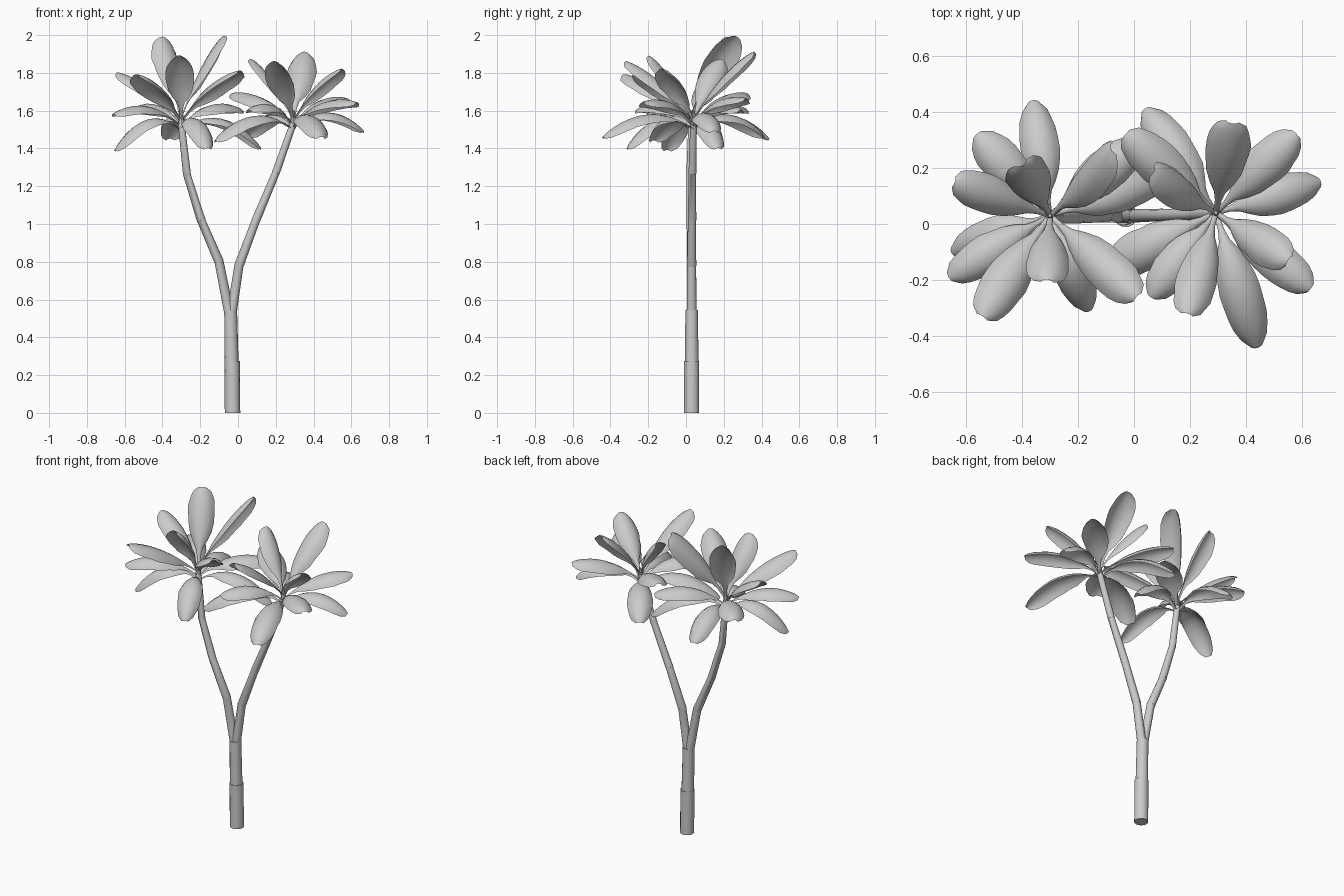
import bpy, bmesh, math, random
from mathutils import Vector

random.seed(4)
if "Cube" in bpy.data.objects:
    bpy.data.objects.remove(bpy.data.objects["Cube"])

grey = bpy.data.materials.new("plain grey")
grey.use_nodes = True
grey.diffuse_color = (0.6, 0.6, 0.6, 1)
grey.node_tree.nodes["Principled BSDF"].inputs["Base Color"].default_value = grey.diffuse_color


def finish(bm, name):
    mesh = bpy.data.meshes.new(name)
    bm.to_mesh(mesh)
    bm.free()
    mesh.materials.append(grey)
    obj = bpy.data.objects.new(name, mesh)
    bpy.context.collection.objects.link(obj)
    bpy.ops.object.select_all(action='DESELECT')
    obj.select_set(True)
    bpy.context.view_layer.objects.active = obj
    bpy.ops.object.shade_smooth_by_angle(angle=math.radians(40))


def stem(name, rings, sides=14):
    """Capped round tube through (x, y, z, radius) rings."""
    bm = bmesh.new()
    loops = []
    for i, ring in enumerate(rings):
        p = Vector(ring[:3])
        along = Vector(rings[min(i + 1, len(rings) - 1)][:3]) - Vector(rings[max(i - 1, 0)][:3])
        if i == 0:
            along = Vector((0, 0, 1))
        along.normalize()
        u = Vector((0, 1, 0)).cross(along).normalized()
        v = along.cross(u)
        loops.append([bm.verts.new(p + ring[3] * (u * math.cos(a) + v * math.sin(a)))
                      for a in (math.tau * k / sides for k in range(sides))])
    for a, b in zip(loops, loops[1:]):
        for k in range(sides):
            bm.faces.new((a[k], a[(k + 1) % sides], b[(k + 1) % sides], b[k]))
    bm.faces.new(loops[0][::-1])
    bm.faces.new(loops[-1])
    bmesh.ops.recalc_face_normals(bm, faces=bm.faces)
    finish(bm, name)


# Half width of a leaf along its length: thin stalk, long blade, blunt tip
OUTLINE = [(0, .01), (.12, .011), (.2, .02), (.28, .042), (.38, .061), (.5, .071), (.6, .075),
           (.7, .075), (.8, .07), (.88, .061), (.95, .048), (1, .022)]


def leaf(name, start, tip, roll=0):
    """Arched blade from the crown to its tip, its edges curled down."""
    start, tip = Vector(start), Vector(tip)
    reach = (tip - start).length
    droop = max(0, 1.72 - tip.z)
    control = (start + tip) / 2 + Vector((0, 0, .07 + droop * .4))
    flat = Vector((tip.x - start.x, tip.y - start.y, 0)).normalized()
    level = flat.cross(Vector((0, 0, 1)))
    c, s = math.cos(math.radians(roll)), math.sin(math.radians(roll))
    scale = random.uniform(.96, 1.08) * (.78 + .6 * reach)
    bm = bmesh.new()
    rows = []
    for t, half in OUTLINE:
        p = start * (1 - t) ** 2 + control * 2 * t * (1 - t) + tip * t * t
        along = ((control - start) * (1 - t) + (tip - control) * t).normalized()
        rise = level.cross(along)
        side, up = level * c - rise * s, rise * c + level * s
        row = []
        for k in range(-3, 4):
            # cross-section is an arc around the midrib
            bend = k / 3 * 1.15
            w = half * scale * random.uniform(.96, 1.04)
            row.append(bm.verts.new(p + side * w * math.sin(bend) - up * w * (.88 - math.cos(bend))))
        rows.append(row)
    for a, b in zip(rows, rows[1:]):
        for k in range(6):
            bm.faces.new((a[k], a[k + 1], b[k + 1], b[k]))
    finish(bm, name)


# Trunk in two stepped lengths
stem("trunk_lower", [(-.029, .03, 0, .041), (-.031, .03, .275, .041)])
stem("trunk_upper", [(-.034, .03, .27, .037), (-.039, .03, .545, .034)])

# Each fork is one tapered branch with a small step at every joint
FORKS = {
    "right": [(-.045, .03, .52), (-.10, .03, .8), (-.195, .025, 1.02), (-.27, .022, 1.26), (-.30, .03, 1.53)],
    "left": [(-.035, .03, .52), (.005, .03, .78), (.095, .032, 1.02), (.2, .034, 1.27), (.292, .04, 1.53)],
}
for side_name, path in FORKS.items():
    rings = []
    for i, (a, b) in enumerate(zip(path, path[1:])):
        r = .027 - .002 * i
        rings += [(*a, r), (*b, r - .003)]
    stem(f"{side_name}_branch", rings)
    top = path[-1]
    stem(f"{side_name}_crown_bud", [(*top, .018), (top[0], top[1], top[2] + .07, .006)], 8)

# Leaf tips of each crown, with a roll in degrees where a blade is turned
TIPS = {
    "right": [(-.36, .44, 1.45), (-.56, .32, 1.6), (-.64, .15, 1.8), (-.40, .21, 1.99), (-.08, .27, 1.99, -42),
              (.02, .29, 1.6), (.12, .17, 1.4), (.01, -.26, 1.81), (-.16, -.31, 1.4), (-.31, -.2, 1.89),
              (-.54, -.33, 1.79), (-.66, -.19, 1.58), (-.65, -.1, 1.39)],
    "left": [(.04, .41, 1.46), (.07, .19, 1.87, 25), (-.03, .32, 1.69), (.35, .36, 1.91), (.58, .32, 1.66),
             (.665, .15, 1.49), (.55, -.13, 1.82), (.63, -.23, 1.64), (.44, -.44, 1.46), (.19, -.32, 1.86),
             (.06, -.26, 1.6), (-.12, -.17, 1.44)],
}
for side_name, tips in TIPS.items():
    cx, cy, cz = FORKS[side_name][-1]
    for i, (x, y, z, *roll) in enumerate(tips):
        base = (cx, cy, cz - .03 + (z - 1.4) * .12)
        leaf(f"{side_name}_leaf_{i + 1}", base, (x, y, z), *roll)
